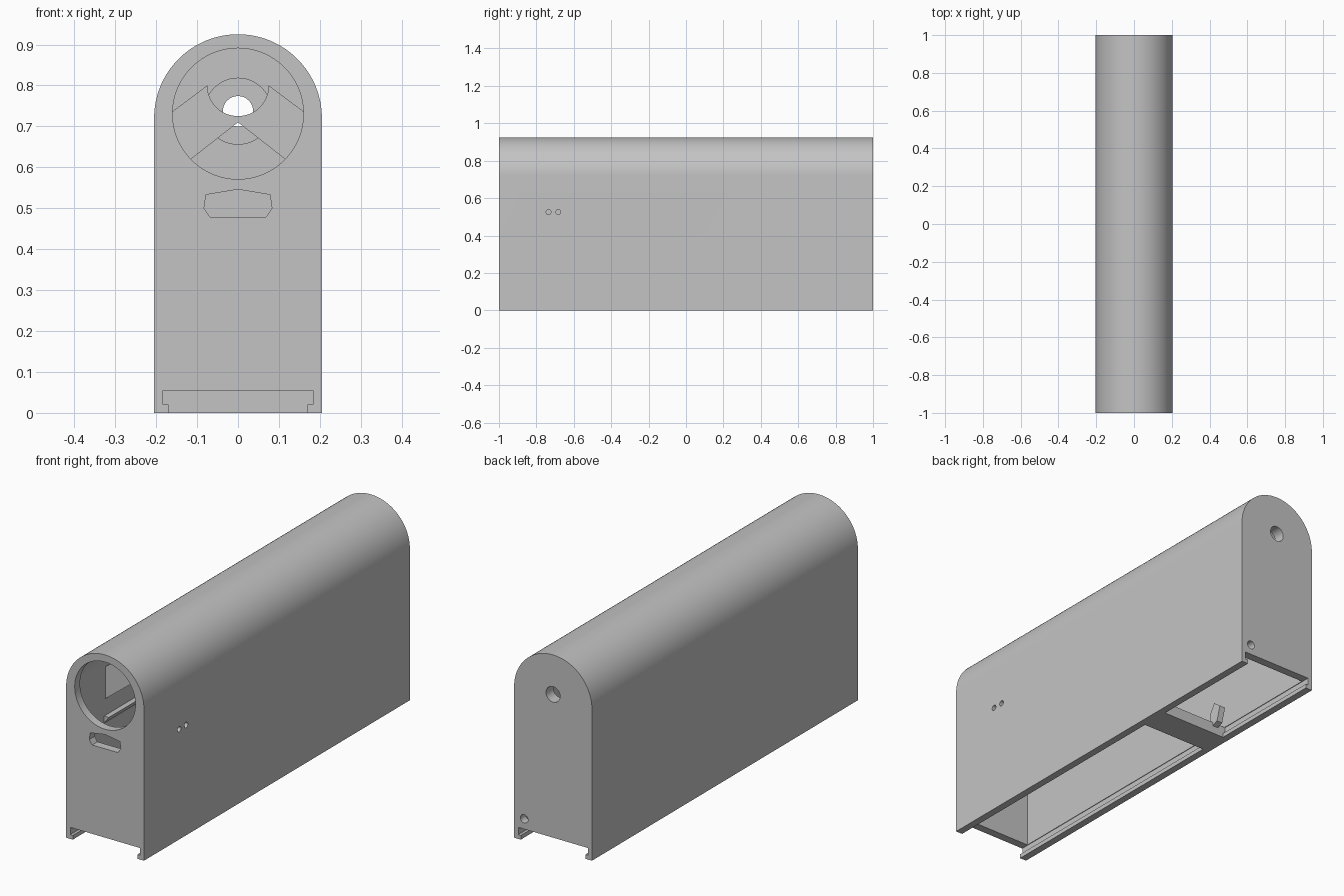
import bpy
import bmesh
from math import sin, cos, pi

if "Cube" in bpy.data.objects:
    bpy.data.objects.remove(bpy.data.objects["Cube"], do_unlink=True)

GREY = (0.55, 0.55, 0.55, 1)
mat = bpy.data.materials.new("plain grey")
mat.use_nodes = True
mat.diffuse_color = GREY
mat.node_tree.nodes["Principled BSDF"].inputs["Base Color"].default_value = GREY


def arc(cx, cz, r, a0, a1, n):
    return [(cx + r * cos(a0 + (a1 - a0) * i / n),
             cz + r * sin(a0 + (a1 - a0) * i / n)) for i in range(n + 1)]


def circle(cx, cz, r, n=48):
    return arc(cx, cz, r, 0, 2 * pi, n)[:-1]


def rect(x0, x1, z0, z1):
    return [(x0, z0), (x1, z0), (x1, z1), (x0, z1)]


def arch(half, base, centre):
    return [(half, base)] + arc(0, centre, half, 0, pi, 64) + [(-half, base)]


def prism(name, points, start, end, along="y"):
    """Extrude a flat outline from start to end along the y or x axis."""
    bm = bmesh.new()
    place = (lambda u, v, w: (u, w, v)) if along == "y" else (lambda u, v, w: (w, u, v))
    face = bm.faces.new([bm.verts.new(place(u, v, start)) for u, v in points])
    moved = bmesh.ops.extrude_face_region(bm, geom=[face])["geom"]
    shift = place(0, 0, end - start)
    bmesh.ops.translate(bm, vec=shift, verts=[g for g in moved if isinstance(g, bmesh.types.BMVert)])
    bmesh.ops.recalc_face_normals(bm, faces=bm.faces[:])
    mesh = bpy.data.meshes.new(name)
    bm.to_mesh(mesh)
    bm.free()
    mesh.materials.append(mat)
    obj = bpy.data.objects.new(name, mesh)
    bpy.context.collection.objects.link(obj)
    return obj


def cut(target, cutter):
    """Subtract the cutter from the target and discard the cutter."""
    cutter.hide_render = True
    mod = target.modifiers.new("cut", "BOOLEAN")
    mod.operation = "DIFFERENCE"
    mod.solver = "EXACT"
    mod.object = cutter
    graph = bpy.context.evaluated_depsgraph_get()
    mesh = bpy.data.meshes.new_from_object(target.evaluated_get(graph))
    target.modifiers.clear()
    target.data = mesh
    bpy.data.objects.remove(cutter, do_unlink=True)


def smooth(obj):
    bpy.ops.object.select_all(action="DESELECT")
    obj.select_set(True)
    bpy.context.view_layer.objects.active = obj
    bpy.ops.object.shade_smooth_by_angle(angle=pi / 6)


# Arched outer shell, hollow, with a closed front and back wall
shell = prism("housing_shell", arch(0.205, 0, 0.72), -1, 1)
cut(shell, prism("cavity", arch(0.18, 0.03, 0.72), -0.96, 0.96))

# Sliding cover groove and the open underside between its lips
cut(shell, prism("groove", rect(-0.183, 0.183, 0.02, 0.055), -1.1, 1.1))
cut(shell, prism("underside", rect(-0.17, 0.17, -0.1, 0.04), -1.1, 1.1))

# Front round opening and the peaked slot beneath it
cut(shell, prism("front_opening", circle(0, 0.731, 0.16, 64), -1.1, -0.9))
half = [(0.068, 0.478), (0.083, 0.5), (0.078, 0.533)]
slot = half + [(0, 0.546)] + [(-x, z) for x, z in reversed(half)]
cut(shell, prism("front_slot", slot, -1.1, -0.9))

# Back wall holes
cut(shell, prism("back_hole", circle(0, 0.737, 0.037), 0.9, 1.1))
cut(shell, prism("cable_hole", circle(0.152, 0.104, 0.02, 32), 0.9, 1.1))

# Pair of small holes on the left wall
for y in (-0.735, -0.683):
    cut(shell, prism("side_hole", circle(y, 0.525, 0.013, 24), 0.15, 0.3, "x"))
smooth(shell)

# Cradle near the front: peaked underside, sloping shoulders, round trough
trough = arc(0, 0.8, 0.075, 0, -pi, 24)
cradle = prism("cradle", [(0, 0.71), (0.185, 0.565), (0.185, 0.718)] + trough
               + [(-0.185, 0.718), (-0.185, 0.565)], -0.74, -0.62)
smooth(cradle)

# Raised ring round the back hole, inside the back wall
ring = prism("back_ring", circle(0, 0.737, 0.082), 0.945, 0.965)
cut(ring, prism("ring_bore", circle(0, 0.737, 0.037), 0.9, 1.1))
smooth(ring)

# Narrow shelf rails along both inner walls
for side, name in ((1, "left_shelf"), (-1, "right_shelf")):
    prism(name, [(side * 0.185, 0.45), (side * 0.185, 0.49), (side * 0.155, 0.49)], -0.75, -0.3)

# Cross bar that divides the underside and stops the cover
prism("cross_bar", rect(-0.17, 0.17, 0, 0.055), 0.28, 0.42)
prism("cross_bar_wings", rect(-0.183, 0.183, 0.02, 0.055), 0.28, 0.42)

# Small latch fin behind the cross bar
prism("latch_fin", [(0.4, 0.03), (0.45, 0.05), (0.47, 0.12), (0.43, 0.15), (0.4, 0.1)],
      -0.14, -0.11, "x")
